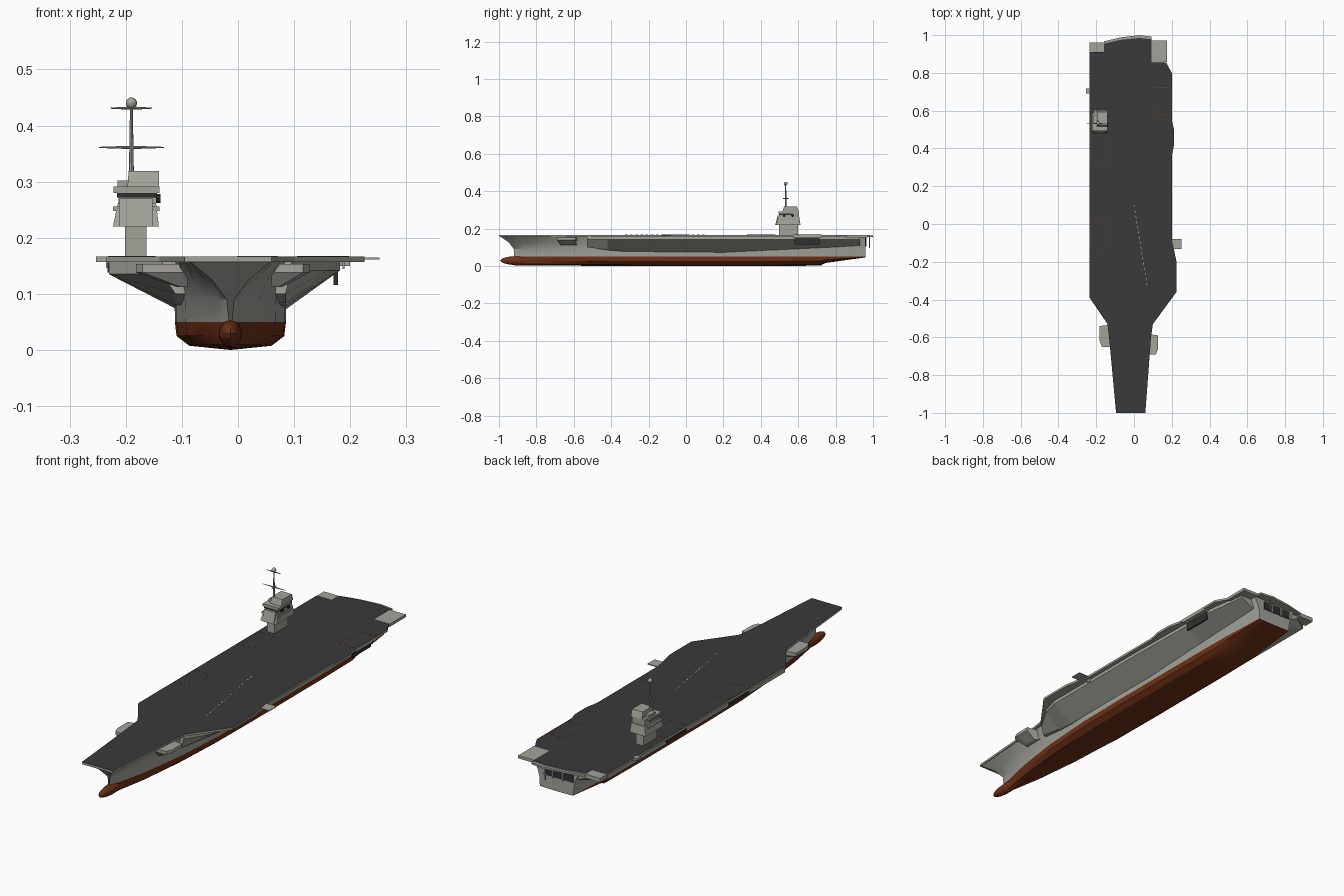
import bpy, bmesh, math
from mathutils import Vector

if "Cube" in bpy.data.objects:
    bpy.data.objects.remove(bpy.data.objects["Cube"])


def mat(name, r, g, b):
    m = bpy.data.materials.new(name)
    m.diffuse_color = (r, g, b, 1)
    m.use_nodes = True
    m.node_tree.nodes["Principled BSDF"].inputs["Base Color"].default_value = m.diffuse_color
    return m


GREY = mat("hull_grey", 0.37, 0.37, 0.33)
DECK = mat("deck_charcoal", 0.042, 0.042, 0.042)
RED = mat("bottom_red", 0.16, 0.032, 0.009)
DARK = mat("opening_dark", 0.03, 0.03, 0.03)
WHITE = mat("marking_white", 0.5, 0.5, 0.47)
RUST = mat("lift_outline_brown", 0.10, 0.05, 0.025)
CX = -0.0135  # hull centreline


def finish(name, bm, mats, rule=None, smooth=False):
    bmesh.ops.recalc_face_normals(bm, faces=bm.faces)
    for f in bm.faces:
        if rule:
            f.material_index = rule(f)
    me = bpy.data.meshes.new(name)
    bm.to_mesh(me)
    bm.free()
    ob = bpy.data.objects.new(name, me)
    bpy.context.collection.objects.link(ob)
    for m in mats:
        me.materials.append(m)
    if smooth:
        bpy.ops.object.select_all(action='DESELECT')
        ob.select_set(True)
        bpy.context.view_layer.objects.active = ob
        bpy.ops.object.shade_smooth_by_angle(angle=math.radians(30))
    return ob


def loft(name, sections, mats, rule=None, smooth=False):
    """Skin closed loops of equal length and cap both ends."""
    bm = bmesh.new()
    rings = [[bm.verts.new(p) for p in s] for s in sections]
    n = len(rings[0])
    for a, b in zip(rings, rings[1:]):
        for i in range(n):
            j = (i + 1) % n
            bm.faces.new((a[i], a[j], b[j], b[i]))
    bm.faces.new(rings[0])
    bm.faces.new(rings[-1])
    return finish(name, bm, mats, rule, smooth)


def plate(name, outline, z0, z1, mats, rule=None):
    return loft(name, [[(x, y, z) for x, y in outline] for z in (z0, z1)], mats, rule)


def frustum(name, r0, z0, r1, z1, m):
    """Rectangles are x0, x1, y0, y1 at the bottom and the top."""
    return loft(name, [[(r[0], r[2], z), (r[1], r[2], z), (r[1], r[3], z), (r[0], r[3], z)]
                       for r, z in ((r0, z0), (r1, z1))], [m])


def box(name, x0, x1, y0, y1, z0, z1, m):
    return frustum(name, (x0, x1, y0, y1), z0, (x0, x1, y0, y1), z1, m)


def rod(name, p, q, r0, r1, m, sides=8):
    p, q = Vector(p), Vector(q)
    bm = bmesh.new()
    bmesh.ops.create_cone(bm, cap_ends=True, segments=sides, radius1=r0, radius2=r1, depth=(q - p).length)
    bmesh.ops.rotate(bm, verts=bm.verts, matrix=Vector((0, 0, 1)).rotation_difference(q - p).to_matrix())
    bmesh.ops.translate(bm, verts=bm.verts, vec=(p + q) / 2)
    return finish(name, bm, [m])


def ball(name, c, scale, m):
    bm = bmesh.new()
    bmesh.ops.create_uvsphere(bm, u_segments=16, v_segments=10, radius=1)
    bmesh.ops.scale(bm, verts=bm.verts, vec=scale)
    bmesh.ops.translate(bm, verts=bm.verts, vec=c)
    return finish(name, bm, [m], smooth=True)


# Hull: y, y at deck, waterline half width, deck half width, keel height
stations = [(-.92, -.995, .003, .074, .004), (-.86, -.91, .018, .079, .003),
            (-.72, -.74, .05, .09, .002), (-.5, -.5, .08, .1, .001), (-.25, -.25, .096, .102, 0),
            (0, 0, .099, .104, 0), (.5, .5, .099, .108, 0), (.72, .72, .097, .112, .002),
            (.745, .745, .096, .112, .016), (.96, .96, .086, .115, .046)]


def hull_ring(y, yt, w, t, k):
    half = [(0, k, 0), (.74 * w, k + (.05 - k) * .15, 0), (.97 * w, k + (.05 - k) * .5, 0), (w, .05, 0),
            (w + (t - w) * .05, .09, 0), (w + (t - w) * .42, .125, .35), (t, .159, 1)]
    pts = [(x, y + (yt - y) * s, z) for x, z, s in half]
    return [(CX + x, v, z) for x, v, z in pts] + [(CX - x, v, z) for x, v, z in pts[:0:-1]]


def below_water(f):
    return 1 if f.calc_center_median().z < .05 and len(f.verts) == 4 else 0


loft("hull", [hull_ring(*s) for s in stations], [GREY, RED], below_water, True)
ball("bow_bulb", (CX, -.9, .029), (.021, .092, .024), RED)

# Flared side galleries: y, outer x, height of the inner lower edge


def gallery(name, side, rows):
    inner = CX + side * .08
    loft(name, [[(inner, y, zi), (CX + side * .098, y, zi), (x, y, zo), (x, y, .159), (inner, y, .159)]
                for y, x, zi, zo in rows], [GREY])


gallery("port_flare", 1, [(-.53, .095, .10, .142), (-.42, .16, .085, .142), (-.34, .182, .078, .142),
                          (.2, .182, .072, .142), (.57, .175, .09, .142), (.74, .175, .098, .142),
                          (.93, .15, .11, .142)])
gallery("starboard_flare", -1, [(-.53, -.135, .10, .135), (-.39, -.23, .08, .135), (.2, -.23, .074, .135),
                                (.7, -.23, .085, .135), (.9, -.23, .1, .135), (.945, -.16, .12, .14)])

# Flight deck with dark top and grey edge
outline = [(-.095, -1), (.06, -1), (.09, -.6), (.1, -.53), (.225, -.36), (.225, -.2), (.2, -.08),
           (.2, .36), (.212, .42), (.212, .5), (.2, .55), (.2, .8), (.17, .855), (.092, .855),
           (.092, .978), (.03, .985), (-.07, .975), (-.16, .955), (-.16, .91), (-.235, .91),
           (-.235, -.39), (-.14, -.53), (-.13, -.62)]
plate("flight_deck", outline, .157, .167, [GREY, DECK],
      lambda f: 1 if f.calc_center_median().z > .166 else 0)
plate("stern_walkway", [(-.16, .9), (.092, .9), (.092, .992), (.03, 1), (-.07, .988), (-.16, .967)],
      .154, .163, [GREY])

# Corner platforms and outboard sponsons
box("stern_port_platform", .09, .174, .857, .972, .152, .165, GREY)
box("stern_starboard_platform", -.235, -.158, .912, .962, .146, .165, GREY)
box("port_signal_platform", .2, .252, -.132, -.08, .161, .165, GREY)
box("starboard_side_platform", -.253, -.23, .69, .718, .157, .167, GREY)
box("port_hanging_light", .186, .19, -.1, -.08, .144, .16, GREY)


def sponson(name, side, y0, y1, xi, xo):
    top = [(xi, y0), (xo - side * .012, y0), (xo, y0 + .03), (xo, y1 - .01), (xi, y1)]
    low = [(xi, y0 + .02), (xi + side * .012, y0 + .02), (xi + side * .018, y0 + .04),
           (xi + side * .018, y1 - .02), (xi, y1)]
    loft(name, [[(x, y, .112) for x, y in low], [(x, y, .138) for x, y in top],
                [(x, y, .153) for x, y in top]], [GREY])


sponson("port_bow_sponson", 1, -.69, -.58, .06, .128)
sponson("starboard_bow_sponson", -1, -.65, -.53, -.09, -.182)


# Hangar doors, lift outlines and stern opening
def frame(name, x0, x1, y0, y1, m, t=.004):
    for i, (a, b, c, d) in enumerate([(x0, x1, y0, y0 + t), (x0, x1, y1 - t, y1),
                                      (x0, x0 + t, y0, y1), (x1 - t, x1, y0, y1)]):
        box(f"{name}_{i}", a, b, c, d, .1665, .1675, m)


frame("port_lift_outline", .105, .198, .575, .725, RUST)
frame("forward_lift_outline", -.232, -.147, -.13, .022, RUST)
frame("middle_lift_outline", -.232, -.147, .325, .478, RUST)
box("port_hangar_door", .17, .178, .58, .715, .116, .151, DARK)
box("port_lift_platform", .15, .2, .575, .725, .15, .158, GREY)
for i, (y0, y1) in enumerate([(-.13, .02), (.325, .475)]):
    box(f"starboard_hangar_door_{i}", -.233, -.226, y0, y1, .138, .156, DARK)
box("stern_opening", CX - .085, CX + .06, .955, .963, .108, .147, DARK)
for i, x in enumerate((-.05, .0)):
    box(f"stern_opening_post_{i}", x, x + .006, .958, .966, .105, .15, GREY)
rod("stern_light_mast", (.03, .982, .095), (.03, .982, .158), .003, .003, GREY)
box("stern_light_bar", .018, .042, .979, .985, .12, .124, GREY)

# Dashed landing line
for i in range(16):
    a, b = [Vector((.0 + .072 * t, .1 - .44 * t)) for t in (i / 16, (i + .5) / 16)]
    plate(f"landing_dash_{i}", [(a.x - .0015, a.y), (a.x + .0015, a.y), (b.x + .0015, b.y), (b.x - .0015, b.y)],
          .1665, .1675, [WHITE])

# Island tower
box("island_base", -.201, -.163, .498, .598, .165, .225, GREY)
frustum("island_lower", (-.223, -.141, .48, .612), .22, (-.214, -.146, .497, .606), .262, GREY)
frustum("island_front", (-.211, -.152, .477, .52), .22, (-.211, -.152, .49, .52), .27, GREY)
box("bridge_walkway", -.223, -.14, .49, .59, .248, .256, GREY)
box("bridge", -.213, -.147, .5, .603, .26, .29, GREY)
box("bridge_windows", -.216, -.144, .497, .57, .272, .28, DARK)
box("bridge_roof", -.222, -.14, .495, .585, .28, .291, GREY)
frustum("island_top", (-.197, -.141, .515, .603), .29, (-.195, -.141, .525, .593), .319, GREY)
box("island_top_wing", -.215, -.19, .53, .575, .29, .302, GREY)
for i, y in enumerate((.525, .57)):
    rod(f"island_sensor_{i}", (-.146, y, .27), (-.138, y, .27), .008, .008, DARK)

# Mast with yards and dome
MX, MY = -.19, .533
rod("mast", (MX, MY, .31), (MX, MY, .435), .0045, .0025, GREY)
for name, z, h in (("lower_yard", .361, .058), ("upper_yard", .431, .037)):
    for s in (-1, 1):
        rod(f"{name}_{'left' if s < 0 else 'right'}", (MX, MY, z), (MX + s * h, MY, z), .003, .001, GREY)
rod("yard_brace", (MX, MY - .015, .361), (MX, MY + .015, .361), .002, .002, GREY)
ball("mast_dome", (MX, MY, .44), (.01, .01, .01), GREY)
